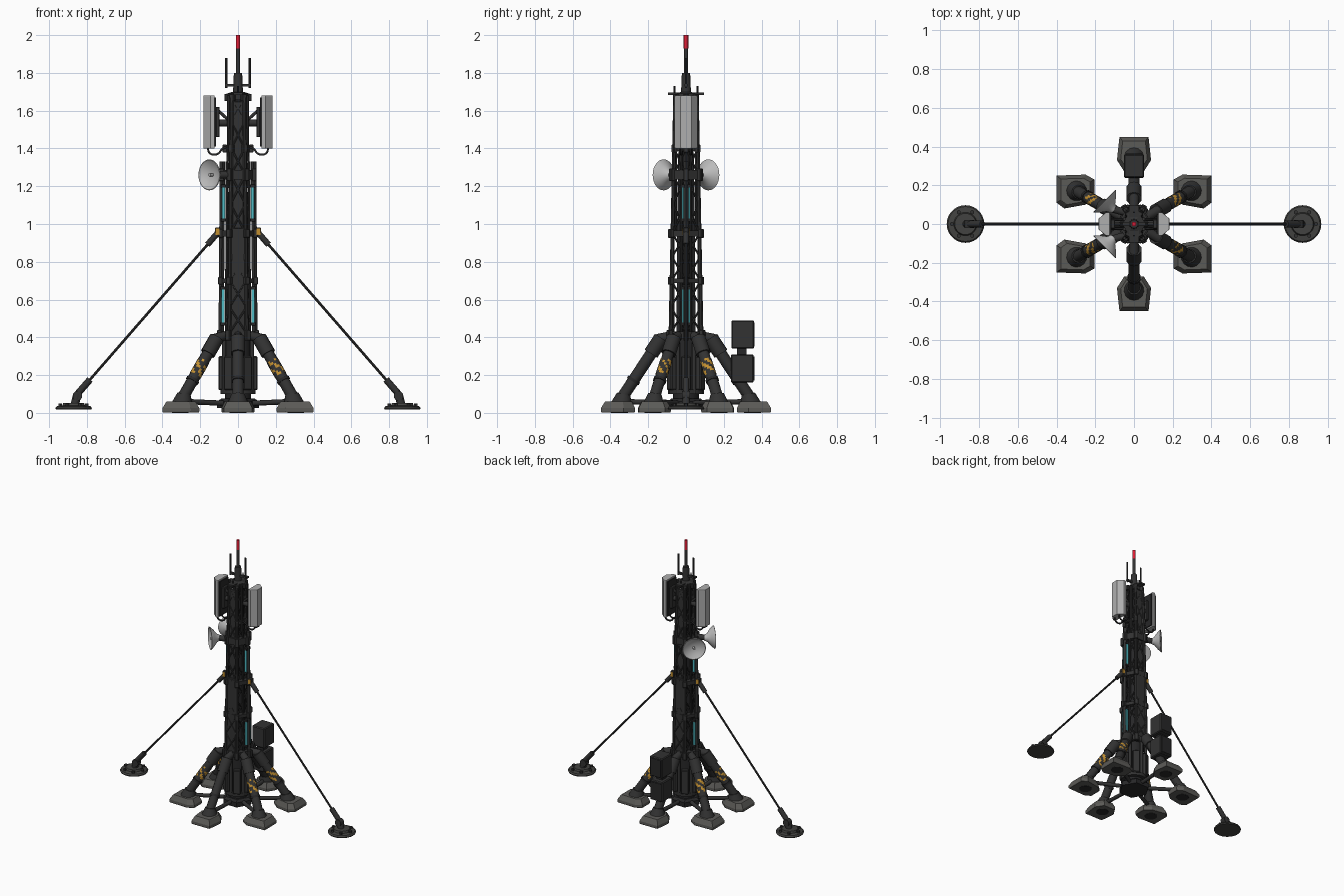
import bpy, bmesh, random
from math import cos, sin, radians, pi, atan2, floor
from mathutils import Vector, Matrix

random.seed(4)
old = bpy.data.objects.get("Cube")
if old:
    bpy.data.objects.remove(old)


def material(name, r, g, b):
    m = bpy.data.materials.new(name)
    m.use_nodes = True
    m.diffuse_color = (r, g, b, 1)
    m.node_tree.nodes["Principled BSDF"].inputs["Base Color"].default_value = (r, g, b, 1)
    return m


DARK = material("charcoal steel", .032, .032, .032)
BLACK = material("black steel", .02, .02, .021)
WORN = material("worn steel", .055, .055, .052)
FOOT = material("weathered grey", .105, .103, .095)
PALE = material("pale grey", .5, .5, .5)
SHELL = material("antenna grey", .43, .43, .43)
CYAN = material("cyan glow", .08, .5, .56)
YELLOW = material("hazard yellow", .55, .28, .03)
RED = material("beacon red", .75, .012, .035)


def finish(name, bm, mat, smooth=False):
    bmesh.ops.recalc_face_normals(bm, faces=bm.faces)
    me = bpy.data.meshes.new(name)
    bm.to_mesh(me)
    bm.free()
    me.materials.append(mat)
    ob = bpy.data.objects.new(name, me)
    bpy.context.collection.objects.link(ob)
    if smooth:
        bpy.ops.object.select_all(action='DESELECT')
        ob.select_set(True)
        bpy.context.view_layer.objects.active = ob
        bpy.ops.object.shade_smooth_by_angle(angle=radians(40))
    return ob


def along(a, direction):
    """Frame at point a with z along the direction."""
    return Matrix.Translation(a) @ direction.to_track_quat('Z', 'Y').to_matrix().to_4x4()


def tube(name, a, b, r, mat=DARK, r2=None, sides=10):
    """Round bar or cone from point a to point b."""
    a, b = Vector(a), Vector(b)
    bm = bmesh.new()
    bmesh.ops.create_cone(bm, cap_ends=True, segments=sides, radius1=r,
                          radius2=r if r2 is None else r2, depth=(b - a).length,
                          matrix=along((a + b) / 2, b - a))
    return finish(name, bm, mat, sides > 6)


def box(name, centre, size, mat=DARK, turn=0, bevel=0):
    """Box turned about z round its own centre."""
    bm = bmesh.new()
    bmesh.ops.create_cube(bm, size=1)
    bmesh.ops.scale(bm, vec=size, verts=bm.verts)
    if bevel:
        bmesh.ops.bevel(bm, geom=bm.edges[:], offset=bevel, segments=1, affect='EDGES')
    bmesh.ops.transform(bm, matrix=Matrix.Translation(centre) @ Matrix.Rotation(turn, 4, 'Z'),
                        verts=bm.verts)
    return finish(name, bm, mat)


def prism(name, points, levels, mat, centre=(0, 0)):
    """Stack a flat outline at (height, scale) levels about a centre."""
    bm = bmesh.new()
    c = Vector(centre)
    rings = [[bm.verts.new((*(c + (Vector(p) - c) * s), z)) for p in points] for z, s in levels]
    n = len(points)
    for lo, hi in zip(rings, rings[1:]):
        for i in range(n):
            bm.faces.new((lo[i], lo[(i + 1) % n], hi[(i + 1) % n], hi[i]))
    bm.faces.new(rings[0])
    bm.faces.new(rings[-1])
    return finish(name, bm, mat)


def lathe(name, profile, mat, mtx, sides=28):
    bm = bmesh.new()
    vs = [bm.verts.new((r, 0, z)) for r, z in profile]
    es = [bm.edges.new(p) for p in zip(vs, vs[1:])]
    bmesh.ops.spin(bm, geom=vs + es, cent=(0, 0, 0), axis=(0, 0, 1), angle=2 * pi, steps=sides)
    bmesh.ops.remove_doubles(bm, verts=bm.verts, dist=.0005)
    bmesh.ops.transform(bm, matrix=mtx, verts=bm.verts)
    return finish(name, bm, mat, True)


def hazard_wrap(a, b, r):
    """Worn diagonal stripes painted round a leg."""
    mtx, step = along(a, b - a), (b - a).length / 7
    ob = lathe("hazard_wrap", [(r, step * i) for i in range(8)], DARK, mtx, 16)
    ob.data.materials.append(YELLOW)
    back = mtx.inverted()
    for f in ob.data.polygons:
        c = back @ f.center
        k = floor(atan2(c.y, c.x) / pi * 8) + floor(c.z / step)
        f.material_index = int(k % 4 < 2 and random.random() < .85)


def cable(name, points, r):
    cu = bpy.data.curves.new(name, 'CURVE')
    cu.dimensions = '3D'
    cu.bevel_depth = r
    cu.bevel_resolution = 1
    cu.resolution_u = 5
    sp = cu.splines.new('BEZIER')
    sp.bezier_points.add(len(points) - 1)
    for bp, p in zip(sp.bezier_points, points):
        bp.co = p
        bp.handle_left_type = bp.handle_right_type = 'AUTO'
    cu.materials.append(BLACK)
    bpy.context.collection.objects.link(bpy.data.objects.new(name, cu))


def polar(r, deg, z):
    return Vector((r * cos(radians(deg)), r * sin(radians(deg)), z))


# Feet: tapered pads, four at the sides and two on the long axis
corner = [(.40, .25), (.40, .11), (.36, .08), (.25, .10), (.205, .14), (.205, .23), (.25, .255)]
centre = [(.075, .45), (.088, .33), (.05, .27), (-.05, .27), (-.088, .33), (-.075, .45)]
pad = [(.002, .97), (.008, 1), (.025, 1), (.055, .82), (.06, .78)]
for sy in (-1, 1):
    prism("end_foot", [(x, y * sy) for x, y in centre], pad, FOOT, (0, .35 * sy))
    for sx in (-1, 1):
        prism("side_foot", [(x * sx, y * sy) for x, y in corner], pad, FOOT, (.3 * sx, .17 * sy))

# Legs with sleeves, ankles and ground struts
for deg in range(30, 390, 60):
    low, high = polar(.345, deg, .07), polar(.135, deg, .39)
    at = lambda t: low.lerp(high, t)
    tube("sole", polar(.352, deg, 0), polar(.352, deg, .01), .045, BLACK, None, 14)
    tube("leg", low, high, .031)
    tube("leg_sleeve", at(.76), at(1.02), .04)
    tube("leg_cuff", at(.3), at(.34), .036, BLACK)
    tube("ankle", polar(.34, deg, .05), polar(.33, deg, .1), .055, DARK, .036, 14)
    tube("hip", polar(.15, deg, .39), polar(.07, deg, .41), .028, DARK, .024)
    tube("ground_strut", polar(.06, deg, .05), polar(.32, deg, .06), .014)
    if deg % 180 != 90:
        hazard_wrap(at(.4), at(.64), .0325)

# Base drum with vertical cooling slabs
hexagon = [polar(1, d, 0).xy for d in range(0, 360, 60)]
prism("base_plate", hexagon, [(.025, .11), (.06, .11), (.075, .09)], BLACK)
tube("base_core", (0, 0, .06), (0, 0, .42), .07, BLACK, None, 12)
tube("base_ring", (0, 0, .1), (0, 0, .125), .095, DARK, None, 18)
for deg in range(0, 360, 60):
    box("base_slab", polar(.085, deg, .21), (.038, .055, .18), DARK, radians(deg), .006)
    tube("base_pipe", polar(.085, deg + 30, .1), polar(.085, deg + 30, .4), .011)

# Equipment cabinets on the rear leg
for z, y in ((.235, .298), (.415, .3)):
    box("cabinet", (0, y, z), (.105, .12, .15), DARK, 0, .006)
    box("cabinet_door", (0, y + .061, z), (.085, .005, .125), BLACK)
box("cabinet_bracket", (0, .295, .325), (.05, .05, .03), BLACK)

# Tower core, corner posts and lattice bracing
prism("tower_core", hexagon, [(.4, .058), (1.0, .054), (1.35, .048), (1.66, .04)], BLACK)
heights = [.42, .56, .70, .825, .95, 1.105, 1.26, 1.4, 1.54, 1.67]


def post(deg, z):
    """Point on a corner line; the two side lines are recessed."""
    return polar((.094 - .028 * (z - .42) / 1.25) * (1 if deg % 180 else .68), deg, z)


for deg in range(0, 360, 60):
    for lo, hi in zip(heights, heights[1:]):
        if deg % 180:
            tube("corner_post", post(deg, lo), post(deg, hi), .011, DARK, None, 8)
        tube("brace", post(deg, lo), post(deg + 60, hi), .005, DARK, None, 6)
        tube("brace", post(deg + 60, lo), post(deg, hi), .005, DARK, None, 6)
for sy in (-1, 1):
    box("spine_panel", (0, .07 * sy, .69), (.08, .018, .58), DARK, 0, .005)
    box("upper_spine", (0, .055 * sy, 1.3), (.06, .014, .7), DARK, 0, .004)

# Side rails with light strips behind a narrow cover
for sx in (-1, 1):
    for lo, hi, x in ((.47, .66, .08), (1.02, 1.2, .077)):
        box("light_strip", (x * sx, 0, (lo + hi) / 2), (.017, .042, hi - lo), CYAN)
        for z in (lo, hi):
            box("light_cap", (x * sx, 0, z), (.024, .048, .016), BLACK)
    tube("side_cover", (.089 * sx, 0, .42), (.083 * sx, 0, 1.33), .014, DARK, None, 4)
    for sy in (-1, 1):
        tube("side_rail", (.062 * sx, .025 * sy, .42), (.058 * sx, .025 * sy, 1.33), .007, DARK, None, 8)
        tube("top_rail", (.05 * sx, .025 * sy, 1.33), (.048 * sx, .025 * sy, 1.68), .01, DARK, None, 8)

# Collars with clamp blocks at the corners
for z, r, h in ((.41, .1, .04), (.70, .093, .025), (.95, .092, .03),
                (1.26, .085, .05), (1.4, .07, .025), (1.67, .06, .022)):
    prism("collar", hexagon, [(z - h / 2, r), (z + h / 2, r)], DARK)
    for deg in range(0, 360, 60):
        box("clamp", polar(r, deg, z), (.024, .028, h + .016), DARK, radians(deg), .003)

# Guy wires, turnbuckles and ground anchors
anchor = [(0, .018), (.094, .018), (.097, .025), (.09, .035), (.06, .038), (.055, .052), (0, .052)]
for sx in (-1, 1):
    top, end = Vector((.11 * sx, 0, .95)), Vector((.85 * sx, 0, .1))
    tube("guy_wire", top, end, .007, DARK, None, 8)
    tube("upper_tensioner", top, top.lerp(end, .07), .016)
    tube("turnbuckle", top.lerp(end, .91), end, .018)
    tube("anchor_joint", (.85 * sx, -.02, .09), (.85 * sx, .02, .09), .026)
    tube("anchor_post", (.865 * sx, 0, .04), (.85 * sx, 0, .1), .022)
    box("wire_lug", (.108 * sx, 0, .96), (.028, .03, .045), DARK, 0, .004)
    for sy in (-1, 1):
        box("lug_mark", (.108 * sx, .016 * sy, .96), (.02, .004, .034), YELLOW)
    lathe("anchor_disc", anchor, WORN, Matrix.Translation((.87 * sx, 0, 0)))
    for deg in range(0, 360, 60):
        p = Vector((.87 * sx, 0, 0)) + polar(.07, deg, .034)
        tube("anchor_bolt", p, p + Vector((0, 0, .016)), .011, DARK, None, 6)

# Panel antennas with brackets and cable loops
shell = [(.125, -.06), (.145, -.06), (.182, -.028), (.182, .028), (.145, .06), (.125, .06)]
for sx in (-1, 1):
    prism("antenna_panel", [(x * sx, y) for x, y in shell],
          [(1.4, .97), (1.405, 1), (1.675, 1), (1.68, .97)], SHELL, (.155 * sx, 0))
    box("antenna_back", (.121 * sx, 0, 1.54), (.009, .1, .26), BLACK)
    box("antenna_mount", (.108 * sx, 0, 1.54), (.022, .05, .16), DARK, 0, .004)
    tube("antenna_arm", (.04 * sx, 0, 1.535), (.115 * sx, 0, 1.535), .018)
    tube("antenna_stay", (.05 * sx, 0, 1.55), (.11 * sx, 0, 1.605), .008)
    for y in (-.025, .025):
        cable("antenna_cable", [Vector((x * sx, y, z)) for x, z in
              ((.16, 1.41), (.15, 1.375), (.11, 1.37), (.08, 1.4), (.05, 1.41))], .006)

# Dishes on the right side, facing diagonally outward
bowl = [(0, -.058), (.02, -.056), (.03, -.035), (.06, -.012), (.082, .012),
        (.078, .014), (.05, -.004), (0, -.014)]
for sy in (-1, 1):
    out = Vector((-1, sy, 0)).normalized()
    hub = Vector((-.143, .11 * sy, 1.26))
    lathe("dish", bowl, PALE, along(hub, out))
    tube("dish_feed", hub - out * .015, hub + out * .012, .008, PALE)
    tube("dish_arm", (-.045, .06 * sy, 1.26), hub - out * .045, .02)

# Top platform, whip antennas and beacon mast
prism("top_cap", hexagon, [(1.67, .06), (1.69, .06), (1.7, .03)], DARK)
box("cross_bar", (0, 0, 1.69), (.05, .19, .012), DARK)
for y in (-.06, .06):
    tube("stub", (0, y, 1.69), (0, y, 1.73), .005, BLACK, None, 8)
tube("mast_base", (0, 0, 1.7), (0, 0, 1.8), .026, DARK, .022, 12)
tube("mast", (0, 0, 1.8), (0, 0, 1.94), .011)
tube("beacon", (0, 0, 1.93), (0, 0, 2.0), .012, RED)
box("whip_bar", (0, 0, 1.735), (.135, .016, .014), DARK)
for sx in (-1, 1):
    tube("whip", (.062 * sx, 0, 1.72), (.062 * sx, 0, 1.88), .006, DARK, None, 8)
